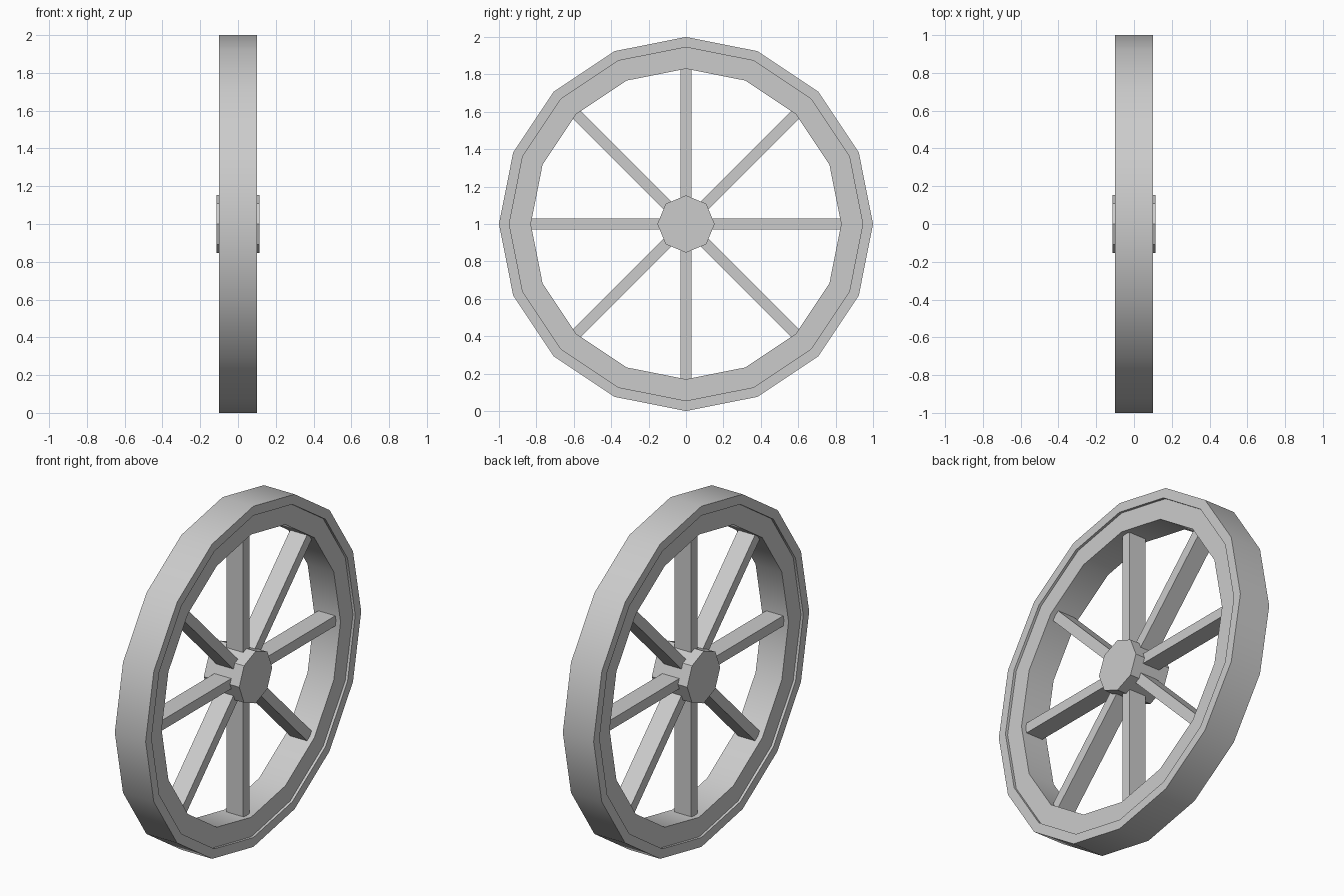
import bpy, bmesh, math
from mathutils import Matrix

cube = bpy.data.objects.get("Cube")
if cube:
    bpy.data.objects.remove(cube)

grey = bpy.data.materials.new("plain_grey")
grey.use_nodes = True
colour = (0.6, 0.6, 0.6, 1)
grey.diffuse_color = colour
grey.node_tree.nodes["Principled BSDF"].inputs["Base Color"].default_value = colour

CENTRE = Matrix.Translation((0, 0, 1))


def finish(name, bm, smooth=False):
    """Turn a bmesh into a named grey object on the wheel centre."""
    bmesh.ops.recalc_face_normals(bm, faces=bm.faces)
    mesh = bpy.data.meshes.new(name)
    bm.to_mesh(mesh)
    bm.free()
    mesh.materials.append(grey)
    obj = bpy.data.objects.new(name, mesh)
    obj.matrix_world = CENTRE
    bpy.context.collection.objects.link(obj)
    if smooth:
        bpy.ops.object.select_all(action='DESELECT')
        obj.select_set(True)
        bpy.context.view_layer.objects.active = obj
        bpy.ops.object.shade_smooth_by_angle(angle=math.radians(30))
    return obj


def ring(name, outer, inner, half_width, sides=16):
    """Rectangular section swept around the x axis."""
    bm = bmesh.new()
    section = [(-half_width, inner), (half_width, inner),
               (half_width, outer), (-half_width, outer)]
    loops = []
    for i in range(sides):
        a = math.tau * i / sides
        loops.append([bm.verts.new((x, r * math.cos(a), r * math.sin(a)))
                      for x, r in section])
    for i, here in enumerate(loops):
        there = loops[(i + 1) % sides]
        for k in range(4):
            n = (k + 1) % 4
            bm.faces.new((here[k], here[n], there[n], there[k]))
    return finish(name, bm, smooth=True)


# Tyre and slightly recessed felloe
ring("outer_rim", 1.0, 0.945, 0.1)
ring("inner_rim", 0.95, 0.83, 0.085)

# Octagonal hub, corners on the axes
bm = bmesh.new()
bmesh.ops.create_cone(bm, cap_ends=True, segments=8, radius1=0.153,
                      radius2=0.153, depth=0.23,
                      matrix=Matrix.Rotation(math.pi / 2, 4, 'Y'))
finish("hub", bm)

# Eight box spokes
START, END = 0.1, 0.835
for i in range(8):
    bm = bmesh.new()
    place = (Matrix.Rotation(math.tau * i / 8, 4, 'X')
             @ Matrix.Translation((0, 0, (START + END) / 2))
             @ Matrix.Diagonal((0.11, 0.06, END - START, 1)))
    bmesh.ops.create_cube(bm, size=1, matrix=place)
    finish(f"spoke_{i + 1}", bm)
